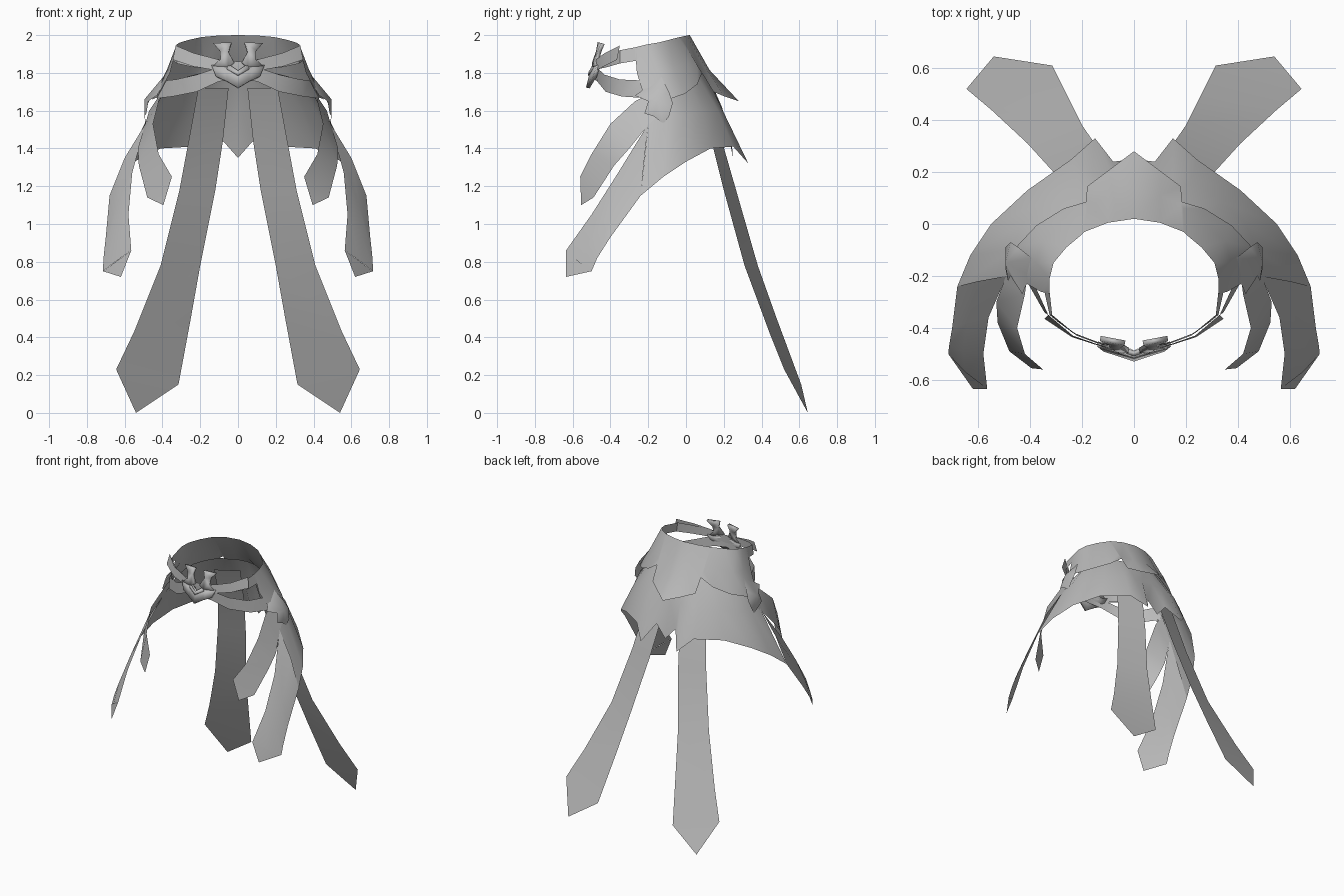
import bpy
import bmesh

cube = bpy.data.objects.get("Cube")
if cube:
    bpy.data.objects.remove(cube, do_unlink=True)

# One plain grey for everything
grey = bpy.data.materials.new("plain_grey")
grey.use_nodes = True
COLOUR = (0.5, 0.5, 0.5, 1.0)
grey.diffuse_color = COLOUR
grey.node_tree.nodes["Principled BSDF"].inputs["Base Color"].default_value = COLOUR


def finish(name, bm, thickness=0.0, angle=0.7):
    """Turn a half-model bmesh into a mirrored object."""
    bmesh.ops.remove_doubles(bm, verts=bm.verts, dist=0.0005)
    bmesh.ops.recalc_face_normals(bm, faces=bm.faces)
    mesh = bpy.data.meshes.new(name)
    bm.to_mesh(mesh)
    bm.free()
    obj = bpy.data.objects.new(name, mesh)
    bpy.context.collection.objects.link(obj)
    mesh.materials.append(grey)
    bpy.ops.object.select_all(action='DESELECT')
    obj.select_set(True)
    bpy.context.view_layer.objects.active = obj
    bpy.ops.object.shade_smooth_by_angle(angle=angle)
    mirror = obj.modifiers.new("Mirror", 'MIRROR')
    mirror.merge_threshold = 0.001
    if thickness:
        solid = obj.modifiers.new("Solidify", 'SOLIDIFY')
        solid.thickness = thickness
        solid.offset = 0
    return obj


def sheet(name, columns, tip=None, thickness=0.0):
    """Cloth sheet skinned across equal-length columns of points, with an optional pointed end."""
    bm = bmesh.new()
    grid = [[bm.verts.new(p) for p in col] for col in columns]
    for a, b in zip(grid, grid[1:]):
        for i in range(len(a) - 1):
            bm.faces.new((a[i], a[i + 1], b[i + 1], b[i]))
    if tip:
        bm.faces.new((grid[-1][0], grid[-1][-1], bm.verts.new(tip)))
    return finish(name, bm, thickness)


def fan(name, centre, rim):
    """Bulged plate: a rim joined to a raised centre."""
    bm = bmesh.new()
    c = bm.verts.new(centre)
    ring = [bm.verts.new(p) for p in rim]
    for i, v in enumerate(ring):
        bm.faces.new((c, v, ring[(i + 1) % len(ring)]))
    return finish(name, bm, angle=1.0)


def plate(name, outline, lift=0.0, thickness=0.02):
    """Buckle plate from an x-z outline, swept back from the centre and the lower tip."""
    bm = bmesh.new()
    verts = [bm.verts.new((x, -0.52 + 0.2 * x + 0.25 * (z - 1.72) - lift, z)) for x, z in outline]
    bm.faces.new(verts)
    bmesh.ops.triangulate(bm, faces=bm.faces)
    return finish(name, bm, thickness)


# Flared waistband with a pointed back
sheet("waistband", [
    [(0, .02, 2.0), (0, .125, 1.815), (0, .28, 1.65)],
    [(.10, .005, 1.998), (.10, .11, 1.815), (.10, .205, 1.675)],
    [(.19, -.03, 1.99), (.18, .075, 1.815), (.18, .145, 1.70)],
    [(.20, -.04, 1.988), (.19, .06, 1.84), (.185, .085, 1.80)],
    [(.26, -.09, 1.975), (.26, .01, 1.85), (.27, .06, 1.74)],
    [(.31, -.15, 1.96), (.35, -.065, 1.82), (.375, -.005, 1.69)],
    [(.325, -.21, 1.95), (.375, -.15, 1.82), (.455, -.09, 1.66)],
    [(.325, -.27, 1.935), (.36, -.26, 1.80), (.43, -.22, 1.67)],
])

# Lower skirt with three points at the back
sheet("skirt", [
    [(0, .11, 1.80), (0, .19, 1.62), (0, .25, 1.35)],
    [(.07, .10, 1.80), (.08, .185, 1.62), (.08, .24, 1.44)],
    [(.13, .07, 1.80), (.15, .195, 1.60), (.15, .33, 1.32)],
    [(.19, .05, 1.80), (.22, .17, 1.60), (.24, .25, 1.41)],
    [(.27, .0, 1.78), (.34, .085, 1.60), (.41, .13, 1.40)],
    [(.33, -.06, 1.76), (.43, .0, 1.57), (.55, .0, 1.33)],
    [(.37, -.11, 1.73), (.47, -.10, 1.58), (.63, -.12, 1.25)],
    [(.40, -.18, 1.68), (.49, -.20, 1.53), (.68, -.24, 1.15)],
])

# Long side tail sweeping forward from the skirt
sheet("side_tail", [
    [(.49, -.20, 1.53), (.60, -.22, 1.35), (.68, -.24, 1.15)],
    [(.56, -.36, 1.27), (.64, -.38, 1.10), (.70, -.40, .93)],
    [(.58, -.50, 1.05), (.66, -.49, .93), (.712, -.47, .82)],
    [(.565, -.635, .86), (.65, -.57, .80), (.715, -.50, .75)],
], tip=(.62, -.635, .72))

# Short front tail hanging below the hip
sheet("front_tail", [
    [(.41, -.19, 1.69), (.47, -.12, 1.60)],
    [(.42, -.27, 1.65), (.50, -.22, 1.50)],
    [(.45, -.40, 1.53), (.53, -.30, 1.40)],
    [(.42, -.50, 1.37), (.525, -.38, 1.31)],
    [(.35, -.56, 1.25), (.48, -.49, 1.14)],
], tip=(.395, -.555, 1.10))

# Long back tail, from inside the skirt to the ground
sheet("back_tail", [
    [(.05, .10, 1.72), (.21, .01, 1.72)],
    [(.08, .19, 1.44), (.25, .12, 1.50)],
    [(.12, .265, 1.18), (.31, .20, 1.18)],
    [(.20, .38, .78), (.41, .31, .78)],
    [(.25, .48, .50), (.55, .44, .43)],
    [(.315, .61, .15), (.645, .52, .23)],
], tip=(.54, .645, 0))

# Raised hip plate
fan("hip_plate", (.495, -.15, 1.66), [
    (.43, -.27, 1.68), (.40, -.20, 1.73), (.395, -.13, 1.78), (.445, -.09, 1.70),
    (.475, -.07, 1.64), (.495, -.09, 1.57), (.49, -.12, 1.53), (.495, -.17, 1.57),
    (.485, -.22, 1.585), (.475, -.20, 1.65)])

# Belts around the open front
sheet("upper_belt", [
    [(.325, -.26, 1.937), (.345, -.26, 1.865)],
    [(.315, -.35, 1.92), (.325, -.35, 1.85)],
    [(.23, -.42, 1.895), (.235, -.42, 1.83)],
    [(.12, -.462, 1.875), (.12, -.465, 1.82)],
    [(0, -.48, 1.86), (0, -.48, 1.80)],
])
sheet("belt_strap", [
    [(.33, -.35, 1.945), (.345, -.365, 1.87)],
    [(.235, -.43, 1.905), (.24, -.435, 1.835)],
    [(.10, -.477, 1.87), (.10, -.48, 1.81)],
])
sheet("lower_belt", [
    [(.38, -.24, 1.76), (.43, -.19, 1.665)],
    [(.33, -.35, 1.765), (.345, -.34, 1.675)],
    [(.22, -.43, 1.79), (.22, -.425, 1.70)],
    [(.10, -.475, 1.83), (.10, -.47, 1.755)],
    [(0, -.485, 1.84), (0, -.485, 1.765)],
])

# Buckle: shield base, curled horn and centre chevron
plate("buckle_shield", [(0, 1.72), (.06, 1.755), (.115, 1.78), (.14, 1.84),
                        (.08, 1.83), (.05, 1.845), (0, 1.81)])
plate("buckle_horn", [(.05, 1.83), (.13, 1.835), (.09, 1.87), (.095, 1.915),
                      (.13, 1.955), (.035, 1.96), (.05, 1.91), (.02, 1.855)], lift=0.005)
plate("buckle_chevron", [(0, 1.785), (.06, 1.82), (.05, 1.84), (0, 1.805)], lift=0.012, thickness=0.009)
